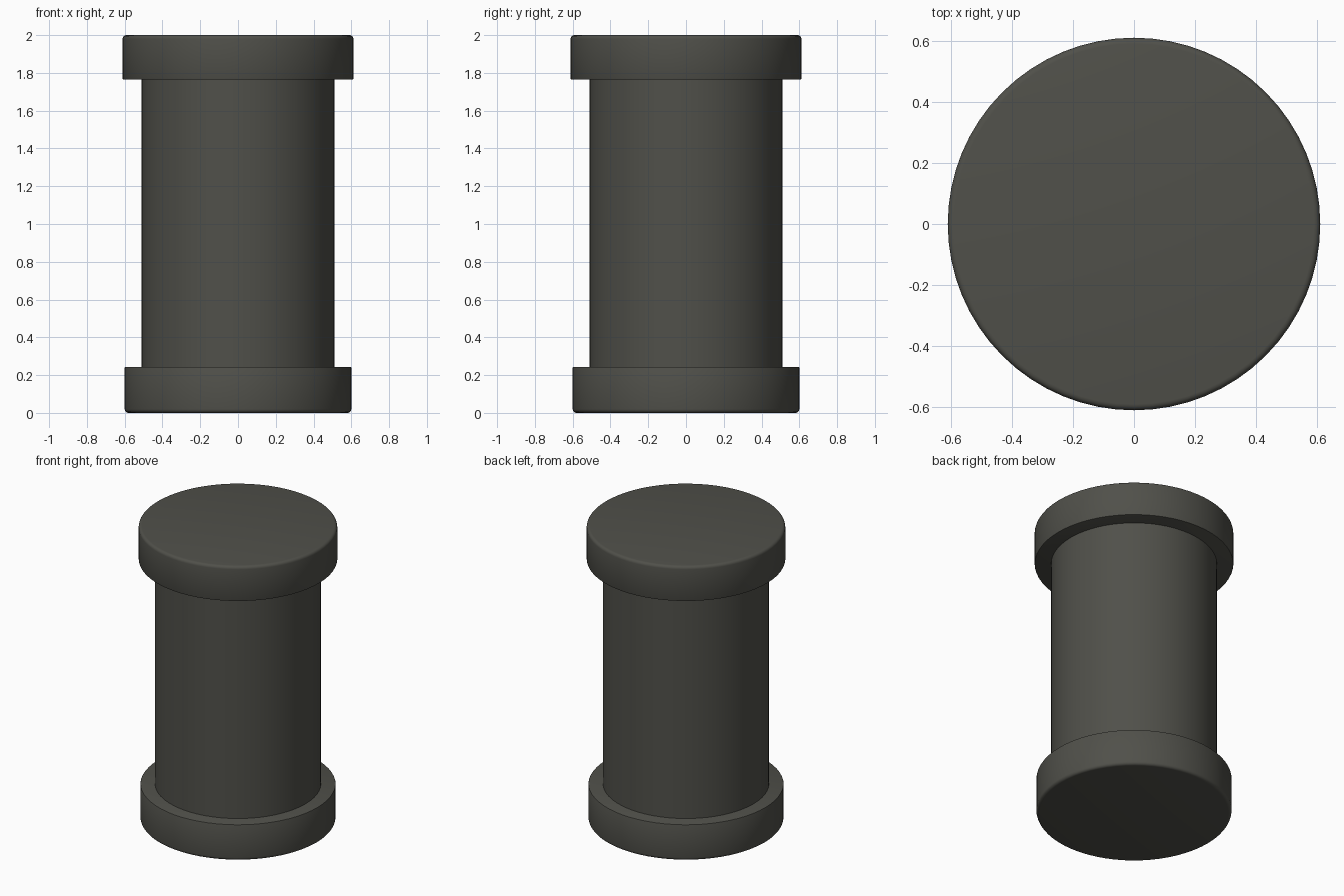
import bpy, bmesh, math

if "Cube" in bpy.data.objects:
    bpy.data.objects.remove(bpy.data.objects["Cube"])

SIDES = 64

# Dark warm grey shared by all parts
dark = bpy.data.materials.new("dark_grey")
dark.diffuse_color = (0.08, 0.08, 0.068, 1.0)
dark.use_nodes = True
dark.node_tree.nodes["Principled BSDF"].inputs["Base Color"].default_value = dark.diffuse_color


def turned_part(name, profile):
    """Solid of revolution from (radius, height) points, closed with flat ends."""
    bm = bmesh.new()
    rings = []
    for r, z in profile:
        rings.append([bm.verts.new((r * math.cos(2 * math.pi * i / SIDES),
                                    r * math.sin(2 * math.pi * i / SIDES), z))
                      for i in range(SIDES)])
    for low, high in zip(rings, rings[1:]):
        for i in range(SIDES):
            j = (i + 1) % SIDES
            bm.faces.new((low[i], low[j], high[j], high[i]))
    bm.faces.new(rings[0][::-1])
    bm.faces.new(rings[-1])
    mesh = bpy.data.meshes.new(name)
    bm.to_mesh(mesh)
    bm.free()
    mesh.materials.append(dark)
    obj = bpy.data.objects.new(name, mesh)
    bpy.context.collection.objects.link(obj)
    bpy.context.view_layer.objects.active = obj
    obj.select_set(True)
    bpy.ops.object.shade_smooth_by_angle(angle=math.radians(35))
    obj.select_set(False)
    return obj


def rounded(r, z, size, start, steps=4):
    """Quarter-round edge points whose outer corner is (r, z)."""
    up = 1 if start == 0 else -1
    cz = z - size if up == 1 else z + size
    angles = [start + math.pi / 2 * k / steps for k in range(steps + 1)]
    return [(r - size + size * math.cos(a), cz + size * math.sin(a)) for a in angles]


# Base flange with rounded bottom edge
turned_part("base", rounded(0.60, 0.0, 0.02, -math.pi / 2)
            + rounded(0.60, 0.244, 0.004, 0, 2))

# Straight central body
turned_part("body", [(0.51, 0.24), (0.51, 1.77)])

# Lid, slightly wider than the base, with rounded top edge
turned_part("lid", rounded(0.611, 1.764, 0.006, -math.pi / 2, 2)
            + rounded(0.611, 2.0, 0.02, 0))
